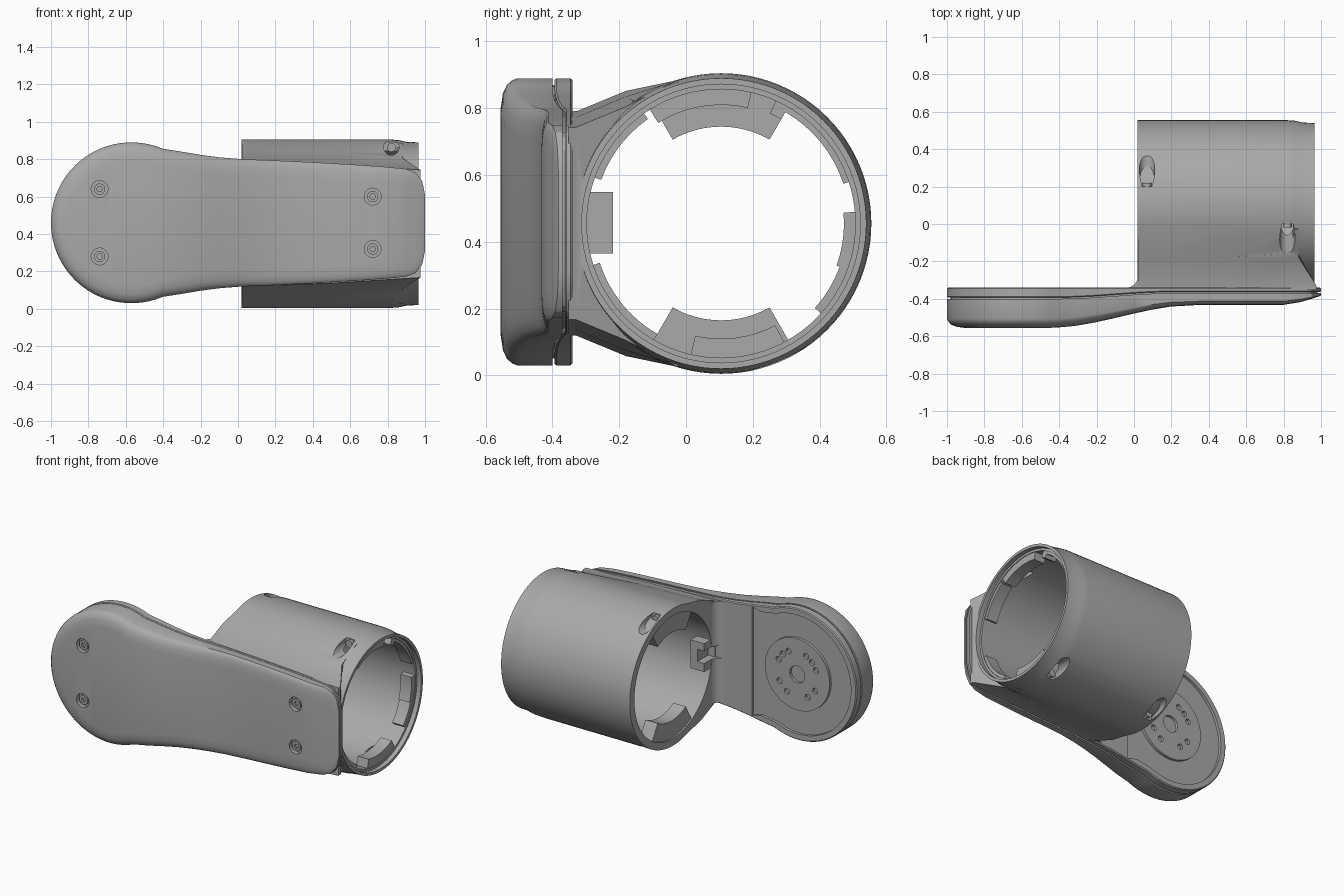
import bpy, bmesh, math
from mathutils import Matrix

if "Cube" in bpy.data.objects:
    bpy.data.objects.remove(bpy.data.objects["Cube"])

grey = bpy.data.materials.new("plain grey")
grey.use_nodes = True
grey.diffuse_color = (0.4, 0.4, 0.4, 1)
grey.node_tree.nodes["Principled BSDF"].inputs["Base Color"].default_value = (0.4, 0.4, 0.4, 1)

MID = 0.46            # height of the arm's centre line
TY, TZ = 0.105, 0.455  # tube axis


def make(name, verts, faces):
    mesh = bpy.data.meshes.new(name)
    mesh.from_pydata(verts, [], faces)
    bm = bmesh.new()
    bm.from_mesh(mesh)
    bmesh.ops.recalc_face_normals(bm, faces=bm.faces)
    bm.to_mesh(mesh)
    bm.free()
    mesh.materials.append(grey)
    ob = bpy.data.objects.new(name, mesh)
    bpy.context.collection.objects.link(ob)
    return ob


def loft(name, rings):
    """Skin a list of equal closed loops and cap both ends."""
    n = len(rings[0])
    faces = [(r * n + i, r * n + (i + 1) % n, (r + 1) * n + (i + 1) % n, (r + 1) * n + i)
             for r in range(len(rings) - 1) for i in range(n)]
    faces += [tuple(range(n)), tuple(range((len(rings) - 1) * n, len(rings) * n))]
    return make(name, [p for ring in rings for p in ring], faces)


def lathe(name, profile, sides=96):
    """Solid of revolution about the tube axis; profile holds (x, radius)."""
    turn = [2 * math.pi * i / sides for i in range(sides)]
    return loft(name, [[(x, TY + r * math.cos(a), TZ + r * math.sin(a)) for a in turn]
                       for x, r in profile])


def rod(name, x, z, r, y0, y1, sides=32):
    """Cylinder along y."""
    turn = [2 * math.pi * i / sides for i in range(sides)]
    return loft(name, [[(x + r * math.cos(a), y, z + r * math.sin(a)) for a in turn]
                       for y in (y0, y1)])


def sector(name, r0, r1, a0, a1, x0, x1):
    """Curved tooth on the inside of the tube, angles in degrees."""
    steps = max(2, int((a1 - a0) / 5))
    angs = [math.radians(a0 + (a1 - a0) * i / steps) for i in range(steps + 1)]
    loop = [(r0, a) for a in angs] + [(r1, a) for a in reversed(angs)]
    return loft(name, [[(x, TY + r * math.cos(a), TZ + r * math.sin(a)) for r, a in loop]
                       for x in (x0, x1)])


def box(name, lo, hi):
    return loft(name, [[(x, lo[1], lo[2]), (x, hi[1], lo[2]), (x, hi[1], hi[2]), (x, lo[1], hi[2])]
                       for x in (lo[0], hi[0])])


def combine(ob, others, op):
    """Boolean each helper into the object, then drop the helper."""
    bpy.context.view_layer.objects.active = ob
    for other in others:
        mod = ob.modifiers.new("cut", "BOOLEAN")
        mod.operation, mod.object, mod.solver = op, other, "EXACT"
        bpy.ops.object.modifier_apply(modifier=mod.name)
        bpy.data.objects.remove(other)


# Arm outline: round head running into a slim, slightly tapered handle
half = [(-0.57 + 0.43 * math.cos(a), 0.43 * math.sin(a))
        for a in (math.radians(180 - 113 * i / 22) for i in range(23))]
half[0] = (-1.0, 0.0)
half += [(-.3, .38), (-.2, .363), (-.1, .35), (0, .342), (.1, .337), (.2, .333), (.35, .326),
         (.5, .318), (.65, .309), (.8, .298), (.9, .288), (.95, .268), (.985, .222), (1, .15)]


def smooth(x, a, b):
    t = min(1, max(0, (x - a) / (b - a)))
    return t * t * (3 - 2 * t)


def seam(x):
    return -0.40 + 0.03 * smooth(x, -0.4, 0.2)


def front(x):
    return -0.555 + 0.122 * smooth(x, -0.45, 0.32) + 0.045 * max(0, x - 0.83) / 0.17


def arm_slab(name, rings, pts=half):
    """Stack inset copies of the outline; rings hold (inset, y function)."""
    loop = pts + [(x, -z) for x, z in reversed(pts[1:])]
    n, verts, faces = len(loop), [], []
    for inset, yfun in rings:
        for i, (x, z) in enumerate(loop):
            ax, az = loop[i - 1]
            bx, bz = loop[(i + 1) % n]
            d = math.hypot(bx - ax, bz - az)
            px, pz = x + inset * (bz - az) / d, z - inset * (bx - ax) / d
            verts.append((px, yfun(px), MID + pz))
    for r in range(len(rings) - 1):
        faces += [(r * n + i, r * n + (i + 1) % n, (r + 1) * n + (i + 1) % n, (r + 1) * n + i)
                  for i in range(n)]
    for base in (0, (len(rings) - 1) * n):
        faces.append((base, base + 1, base + n - 1))
        faces += [(base + k, base + k + 1, base + n - k - 1, base + n - k)
                  for k in range(1, n // 2)]
    return make(name, verts, faces)


# Front cover with rounded rim and four screw recesses
cover_rings = [(inset, lambda x, f=f: seam(x) + f * (front(x) - seam(x)))
               for inset, f in ((0, 0), (0, .68), (.006, .78), (.02, .88), (.045, .955), (.09, 1))]
cover = arm_slab("front_cover", cover_rings)
screws = [(x, MID + s * dz) for x, dz in ((-0.74, 0.18), (0.72, 0.14)) for s in (1, -1)]
combine(cover, [rod("bore", x, z, 0.045, front(x) - 0.05, front(x) + 0.03) for x, z in screws],
        "DIFFERENCE")
for x, z in screws:
    head = rod("cover_screw", x, z, 0.03, front(x) + 0.008, front(x) + 0.035)
    combine(head, [rod("socket", x, z, 0.016, front(x) - 0.05, front(x) + 0.022, 6)], "DIFFERENCE")

# Thin recessed spacer and the back plate with its shallow pocket
arm_slab("seam_spacer", [(.02, lambda x: seam(x) - .01), (.02, lambda x: seam(x) + .015)])
plate = arm_slab("back_plate", [(.004, lambda x: seam(x) + .007), (0, lambda x: seam(x) + .012),
                                (0, lambda x: -.346), (.006, lambda x: -.34)])
pocket_outline = [p for p in half if p[0] < -0.15]
combine(plate, [arm_slab("pocket", [(.04, lambda x: -.358), (.04, lambda x: -.2)], pocket_outline)],
        "DIFFERENCE")

# Round hub with centre bore and bolt holes
hub = rod("mount_hub", -0.57, MID, 0.235, -0.37, -0.34, 64)
holes = [rod("hole", -0.57, MID, 0.055, -0.366, -0.2)]
for deg in (25, 45, 65, 115, 135, 155, 210, 240, 300, 330):
    a = math.radians(deg)
    holes.append(rod("hole", -0.57 + 0.15 * math.cos(a), MID + 0.15 * math.sin(a),
                     0.019, -0.363, -0.2, 16))
combine(hub, holes, "DIFFERENCE")

# Tube body joined to the arm by a tangent saddle and a fillet
body = lathe("tube_body", [(.02, .45), (.82, .45), (.86, .447), (.905, .437), (.965, .435)])


def saddle_ring(x_base, x_top, b):
    side = [(x_base, -.352, b), (x_base, -.33, b), (x_top, -.18, b + .062), (x_top, -.026, .429),
            (x_top, .1, .2)]
    return [(x, y, TZ + z) for x, y, z in side] + [(x, y, TZ - z) for x, y, z in reversed(side)]


saddle = loft("saddle", [saddle_ring(.0205, .0205, .335), saddle_ring(.5, .5, .318),
                         saddle_ring(.975, .88, .288)])
arc = [(-.04 + .06 * math.sin(a), -.28 - .06 * math.cos(a))
       for a in (math.pi / 2 * i / 8 for i in range(9))]
corner = arc + [(.04, -.28), (.04, -.352), (-.04, -.352)]
fillet = loft("fillet", [[(x, y, MID + s * .332) for x, y in corner] for s in (-1, 1)])
combine(body, [saddle, fillet], "UNION")

# Hollow out the tube, step the open end, cut cable slot and tangential screw bores
cuts = [lathe("bore", [(.0, .402), (1.1, .402)]), lathe("step", [(.935, .417), (1.1, .417)]),
        box("slot", (-.06, -.338, MID - .04), (.07, -.2, MID + .04))]
bolts = [(.82, 1, -.6, .0), (.07, 1, .2, .7), (.07, -1, .2, .7), (.82, -1, .2, .7)]
cuts += [rod("bolt_bore", x, TZ + s * .408, .041, y0, y1) for x, s, y0, y1 in bolts]
combine(body, cuts, "DIFFERENCE")
for x, s, y0, y1 in bolts:
    y = y1 if y0 < 0 else y0
    rod("clamp_screw", x, TZ + s * .408, .024, y - .02, y + .02, 24)

# Locking teeth at the inner end: top, bottom and a slotted front one
for deg in (90, 270):
    sector("inner_tooth", .29, .42, deg - 30, deg + 30, .03, .12)
tooth = box("front_tooth", (.021, -.34, MID - .095), (.12, -.218, MID + .09))
combine(tooth, [box("slot", (0, -.33, MID - .04), (.07, -.1, MID + .04))], "DIFFERENCE")

# Bayonet lugs near the open end
for r, a0, a1 in ((.355, 77, 122), (.36, 60, 66), (.385, 18, 60), (.368, -20, 5), (.378, -42, -20),
                  (.345, -103, -62), (.382, 198, 240), (.382, 125, 160)):
    sector("bayonet_lug", r, .42, a0, a1, .85, .93)

# Smooth curved surfaces, keep edges crisp
bpy.ops.object.select_all(action="DESELECT")
for ob in bpy.context.scene.objects:
    if ob.type == "MESH" and grey.name in ob.data.materials:
        ob.select_set(True)
        bpy.context.view_layer.objects.active = ob
bpy.ops.object.shade_smooth_by_angle(angle=math.radians(30))
